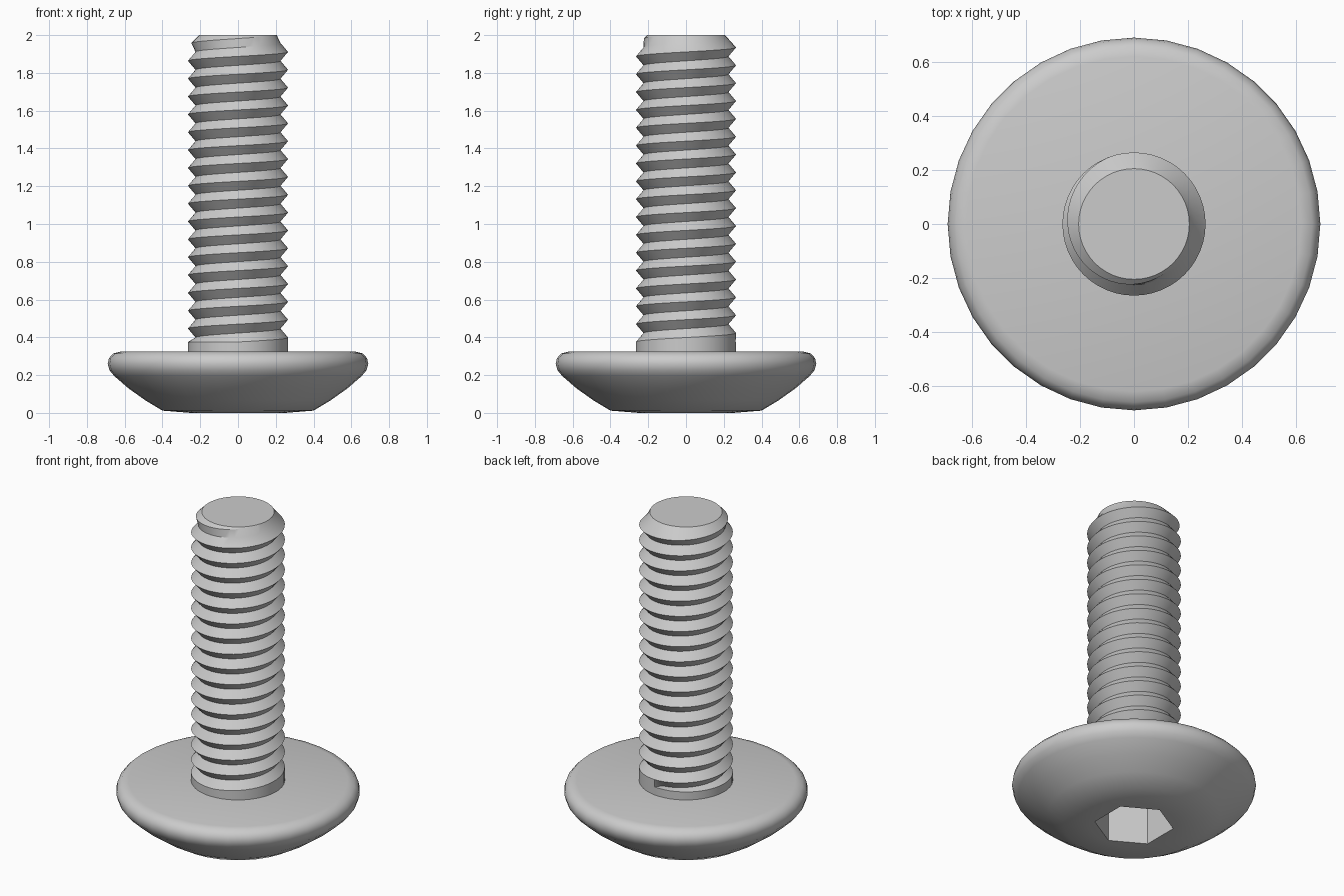
import bpy, bmesh, math
from mathutils import Matrix

if "Cube" in bpy.data.objects:
    bpy.data.objects.remove(bpy.data.objects["Cube"])

HEAD_SIDES = 36
N = 48                       # thread columns per turn
R, ROOT, TIP = 0.265, 0.225, 0.205
PITCH = 0.0945
Z_LO, Z_TOP = 0.375, 2.0
PHASE = 0.21                 # height of the first crest at angle 0


def finish(bm, name, angle):
    bmesh.ops.remove_doubles(bm, verts=bm.verts, dist=1e-5)
    bmesh.ops.recalc_face_normals(bm, faces=bm.faces)
    mesh = bpy.data.meshes.new(name)
    bm.to_mesh(mesh)
    bm.free()
    obj = bpy.data.objects.new(name, mesh)
    bpy.context.collection.objects.link(obj)
    return obj


def smooth(obj, angle):
    bpy.ops.object.select_all(action='DESELECT')
    obj.select_set(True)
    bpy.context.view_layer.objects.active = obj
    bpy.ops.object.shade_smooth_by_angle(angle=math.radians(angle))


def polar(r, step, z, n):
    a = 2 * math.pi * step / n
    return (r * math.cos(a), r * math.sin(a), z)


# Domed head with a rolled rim, turned from a profile
profile = [(0, 0), (0.25, 0.0), (0.40, 0.012), (0.49, 0.066), (0.58, 0.13),
           (0.655, 0.195), (0.68, 0.225), (0.69, 0.26), (0.683, 0.29),
           (0.66, 0.315), (0.62, 0.325), (0, 0.325)]
bm = bmesh.new()
rings = [[bm.verts.new(polar(r, i, z, HEAD_SIDES)) for i in range(HEAD_SIDES)]
         for r, z in profile]
for a, b in zip(rings, rings[1:]):
    for i in range(HEAD_SIDES):
        k = (i + 1) % HEAD_SIDES
        bm.faces.new((a[i], a[k], b[k], b[i]))
head = finish(bm, "head", 35)

# Hexagonal socket cut into the underside
bm = bmesh.new()
bmesh.ops.create_cone(bm, cap_ends=True, segments=6, radius1=0.225, radius2=0.225,
                      depth=0.34, matrix=Matrix.Translation((0, 0, 0.07)))
for v in bm.verts:           # corners lie on the y axis
    a = math.radians(30 + 60 * round(math.degrees(math.atan2(v.co.y, v.co.x)) // 60))
    v.co.x, v.co.y = 0.225 * math.cos(a), 0.225 * math.sin(a)
cutter = finish(bm, "socket_cutter", 0)
cutter.hide_render = True
cut = head.modifiers.new("socket", 'BOOLEAN')
cut.operation, cut.solver, cut.object = 'DIFFERENCE', 'EXACT', cutter
bpy.context.view_layer.objects.active = head
bpy.ops.object.modifier_apply(modifier=cut.name)
bpy.data.objects.remove(cutter)
smooth(head, 35)

# Threaded shank: one continuous helix of crests and roots, clamped at both ends
bm = bmesh.new()


def thread_vert(step, z, r):
    if z < Z_LO:
        z, r = Z_LO, R
    z = min(z, Z_TOP)
    return bm.verts.new(polar(min(r, TIP + Z_TOP - z), step, z, N))


turns = math.ceil((Z_TOP - PHASE) / PITCH) + 1
columns = []
for s in range(turns * N + 1):
    z = PHASE + PITCH * s / N
    columns.append([thread_vert(s, z, R), thread_vert(s, z + PITCH / 2, ROOT),
                    thread_vert(s, z + PITCH, R)])
for a, b in zip(columns, columns[1:]):
    for j in range(2):
        bm.faces.new((a[j], b[j], b[j + 1], a[j + 1]))

# Plain collar under the thread and flat tip
for i in range(N):
    bm.faces.new([bm.verts.new(polar(R, s, z, N)) for s, z in
                  ((i, 0.315), (i + 1, 0.315), (i + 1, Z_LO), (i, Z_LO))])
bm.faces.new([bm.verts.new(polar(TIP, i, Z_TOP, N)) for i in range(N)])
bmesh.ops.remove_doubles(bm, verts=bm.verts, dist=1e-5)
bmesh.ops.dissolve_degenerate(bm, edges=bm.edges, dist=1e-5)
shank = finish(bm, "threaded_shank", 30)
smooth(shank, 30)
